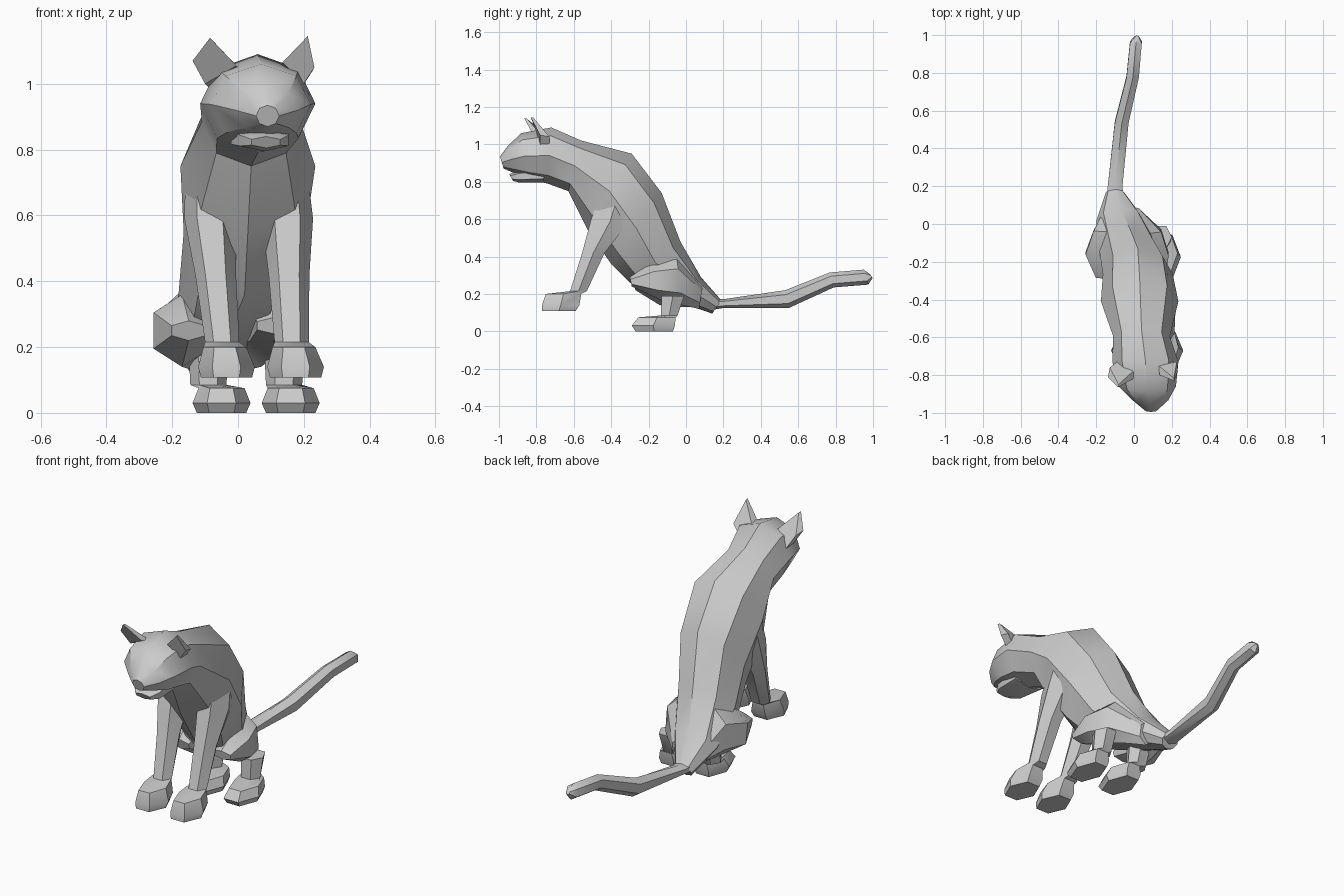
import bpy, bmesh, math
from mathutils import Vector


def loft(name, rings, angle=38):
    """Skin a list of equal-sized point rings and cap both ends."""
    bm = bmesh.new()
    vs = [[bm.verts.new(p) for p in r] for r in rings]
    n = len(vs[0])
    for a, b in zip(vs, vs[1:]):
        for i in range(n):
            j = (i + 1) % n
            bm.faces.new((a[i], a[j], b[j], b[i]))
    bm.faces.new(vs[0])
    bm.faces.new(vs[-1])
    bmesh.ops.recalc_face_normals(bm, faces=bm.faces)
    me = bpy.data.meshes.new(name)
    bm.to_mesh(me)
    bm.free()
    ob = bpy.data.objects.new(name, me)
    bpy.context.collection.objects.link(ob)
    bpy.ops.object.select_all(action='DESELECT')
    ob.select_set(True)
    bpy.context.view_layer.objects.active = ob
    bpy.ops.object.shade_smooth_by_angle(angle=math.radians(angle))
    return ob


def span_ring(cx, hw, top, bot, n=8):
    """Ring through a top and a bottom (y, z) point with half width hw."""
    t, b = Vector((cx, *top)), Vector((cx, *bot))
    mid, up = (t + b) / 2, (t - b) / 2
    pts = []
    for i in range(n):
        a = 2 * math.pi * i / n
        pts.append(mid + up * math.cos(a) + Vector((hw * math.sin(a), 0, 0)))
    return pts


def flat_ring(cx, cy, z, rx, ry, n=6):
    """Level six-sided ring with flat sides to the front and back."""
    return [Vector((cx + rx * math.cos(2 * math.pi * i / n),
                    cy + ry / 0.866 * math.sin(2 * math.pi * i / n), z)) for i in range(n)]


# Head, neck and torso: one continuous skin from nose to tail root
body = [
    (0.09, 0.035, (-0.995, 0.935), (-0.975, 0.87)),
    (0.087, 0.095, (-0.95, 0.995), (-0.915, 0.845)),
    (0.07, 0.152, (-0.88, 1.06), (-0.84, 0.815)),
    (0.06, 0.175, (-0.72, 1.09), (-0.74, 0.79)),
    (0.04, 0.15, (-0.56, 1.02), (-0.63, 0.75)),
    (0.03, 0.205, (-0.29, 0.95), (-0.53, 0.55)),
    (0.02, 0.185, (-0.13, 0.74), (-0.40, 0.36)),
    (-0.02, 0.16, (-0.03, 0.48), (-0.30, 0.26)),
    (-0.07, 0.13, (0.08, 0.29), (-0.05, 0.16)),
    (-0.10, 0.05, (0.19, 0.165), (0.14, 0.095)),
]
loft("head_and_torso", [span_ring(*r) for r in body], 35)

# Lower jaw
loft("lower_jaw", [span_ring(*r, n=6) for r in [
    (0.085, 0.05, (-0.945, 0.84), (-0.925, 0.805)),
    (0.08, 0.085, (-0.90, 0.86), (-0.89, 0.795)),
    (0.065, 0.10, (-0.76, 0.88), (-0.76, 0.795))]])

# Tail
loft("tail", [span_ring(*r, n=6) for r in [
    (-0.10, 0.05, (0.15, 0.175), (0.14, 0.115)),
    (-0.10, 0.045, (0.20, 0.172), (0.20, 0.125)),
    (-0.065, 0.042, (0.53, 0.22), (0.55, 0.125)),
    (-0.007, 0.038, (0.77, 0.315), (0.79, 0.235)),
    (0.01, 0.036, (0.95, 0.33), (0.975, 0.25)),
    (0.015, 0.012, (0.985, 0.305), (0.998, 0.285))]])

# Front legs with paws
for side, xs in (("left", (-0.035, -0.035, -0.04, -0.048, -0.068, -0.085, -0.09)),
                 ("right", (0.175, 0.175, 0.17, 0.163, 0.155, 0.15, 0.14))):
    spec = [(-0.68, 0.108, 0.078, 0.09), (-0.67, 0.14, 0.086, 0.10),
            (-0.655, 0.20, 0.065, 0.095), (-0.575, 0.215, 0.052, 0.045),
            (-0.495, 0.42, 0.062, 0.06), (-0.405, 0.59, 0.078, 0.105),
            (-0.36, 0.74, 0.07, 0.10)]
    loft("front_leg_" + side, [flat_ring(x, *s) for x, s in zip(xs, spec)])

# Hind lower legs with paws
for side, paw, hock in (("left", -0.05, -0.09), ("right", 0.16, 0.14)):
    loft("hind_leg_" + side, [
        flat_ring(paw, -0.17, 0.01, 0.075, 0.10),
        flat_ring(paw, -0.175, 0.04, 0.088, 0.115),
        flat_ring(paw, -0.155, 0.085, 0.07, 0.10),
        flat_ring(hock, -0.09, 0.095, 0.055, 0.045),
        flat_ring(hock, -0.07, 0.20, 0.06, 0.06)])

# Thighs: rings from hip down and forward to the knee
loft("thigh_left", [span_ring(*r, n=6) for r in [
    (-0.12, 0.05, (0.07, 0.26), (0.05, 0.13)),
    (-0.14, 0.085, (-0.04, 0.40), (-0.03, 0.13)),
    (-0.17, 0.10, (-0.17, 0.36), (-0.14, 0.14)),
    (-0.15, 0.06, (-0.29, 0.28), (-0.27, 0.22))]], 30)
loft("thigh_right", [span_ring(*r, n=6) for r in [
    (-0.02, 0.05, (0.09, 0.25), (0.07, 0.12)),
    (0.07, 0.085, (-0.05, 0.40), (-0.02, 0.14)),
    (0.11, 0.085, (-0.18, 0.37), (-0.14, 0.17)),
    (0.11, 0.06, (-0.30, 0.29), (-0.29, 0.24))]], 30)


# Ears: thin folded leaf shapes
def ear(name, outline, back):
    front = [Vector(p) for p in outline]
    loft(name, [front, [p + Vector(back) * (0.3 if i == 1 else 1) for i, p in enumerate(front)]], 20)


ear("ear_left", [(-0.138, -0.81, 1.07), (-0.085, -0.865, 1.14),
                 (-0.005, -0.82, 1.055), (-0.10, -0.78, 1.0)], (0.01, 0.05, -0.01))
ear("ear_right", [(0.135, -0.80, 1.065), (0.212, -0.83, 1.145),
                  (0.232, -0.78, 1.05), (0.20, -0.78, 1.0)], (-0.005, 0.05, -0.01))

# Rest the soles on the ground
for ob in bpy.context.collection.objects:
    ob.location.z -= 0.01 if ob.name.startswith("hind_leg") else 0.0
